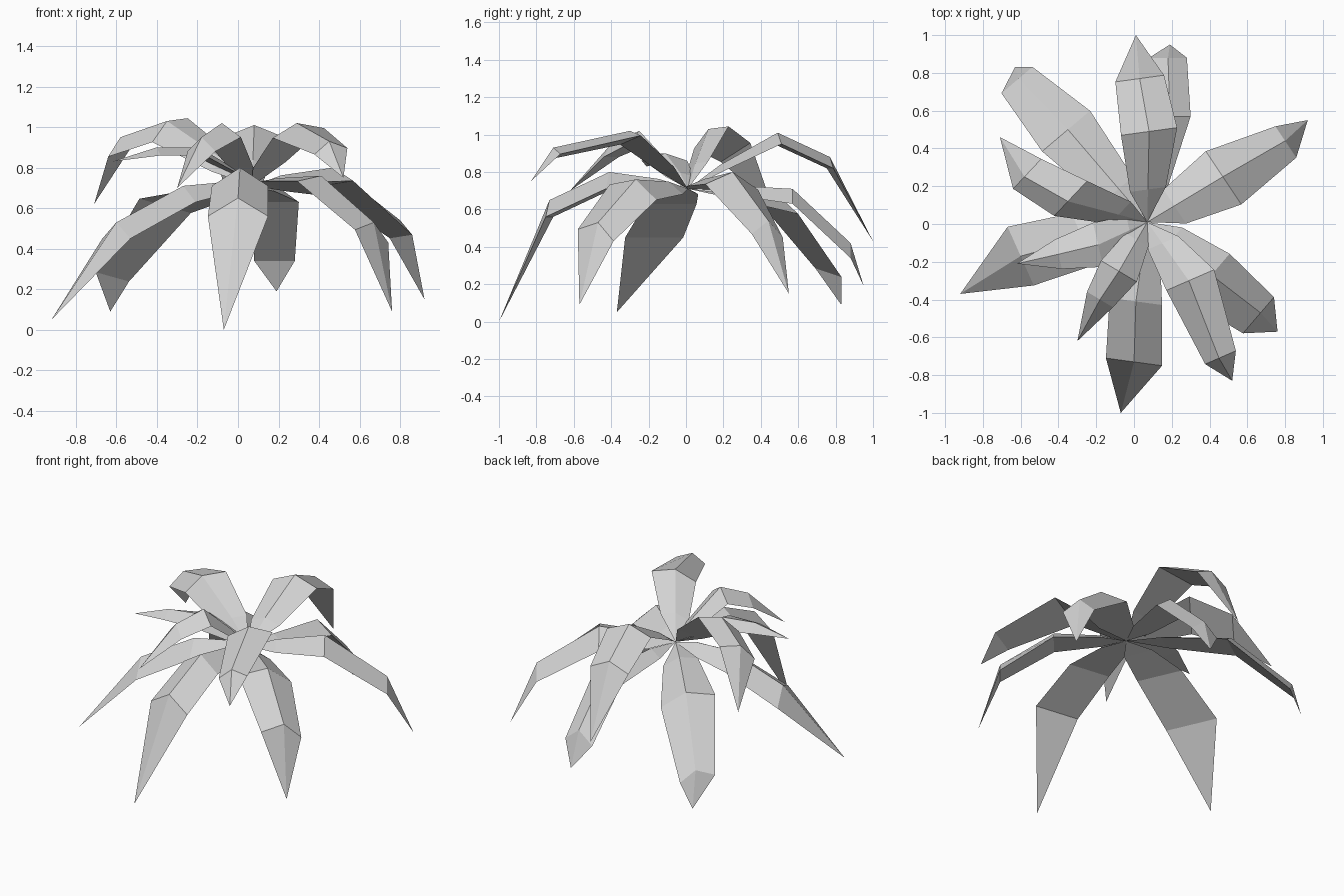
import bpy
import bmesh
from math import radians, sin, cos
from mathutils import Vector

cube = bpy.data.objects.get("Cube")
if cube:
    bpy.data.objects.remove(cube)

# Single plain grey for the whole plant
grey = bpy.data.materials.new("plain_grey")
grey.use_nodes = True
grey.diffuse_color = (0.65, 0.65, 0.65, 1)
shader = grey.node_tree.nodes["Principled BSDF"]
shader.inputs["Base Color"].default_value = grey.diffuse_color
shader.inputs["Roughness"].default_value = 0.8

CROWN = Vector((0.07, 0.01, 0.71))
UP = Vector((0, 0, 1))


def leaf(name, shoulder, bend, tip, widths, droop=0.08, roll=0):
    """Solid three-sided leaf: a midrib over a flat underside, crown to tip."""
    shoulder, bend, tip = Vector(shoulder), Vector(bend), Vector(tip)
    heading = tip - shoulder
    heading.z = 0
    heading.normalize()
    flat_side = heading.cross(UP)
    angle = radians(roll)
    side = flat_side * cos(angle) + UP * sin(angle)
    normal = UP * cos(angle) - flat_side * sin(angle)

    # Narrow neck close to the crown, then shoulder and bend
    neck = CROWN.lerp(shoulder, 0.36) + UP * 0.02
    stations = [
        (neck, widths[0] * 0.64, droop * 0.6),
        (shoulder, widths[0], droop),
        (bend, widths[1], droop),
    ]

    bm = bmesh.new()
    root = bm.verts.new(CROWN)
    rows = []
    for rib, width, fall in stations:
        drop = normal * fall
        points = (rib - side * width - drop, rib, rib + side * width - drop)
        rows.append([bm.verts.new(p) for p in points])
    end = bm.verts.new(tip)

    # Two upper faces and one underside face per section
    for a, b in ((0, 1), (1, 2), (2, 0)):
        bm.faces.new((root, rows[0][b], rows[0][a]))
        for near, far in zip(rows, rows[1:]):
            bm.faces.new((near[a], near[b], far[b], far[a]))
        bm.faces.new((rows[-1][a], rows[-1][b], end))

    bmesh.ops.recalc_face_normals(bm, faces=bm.faces)
    mesh = bpy.data.meshes.new(name)
    bm.to_mesh(mesh)
    bm.free()
    mesh.materials.append(grey)
    obj = bpy.data.objects.new(name, mesh)
    bpy.context.collection.objects.link(obj)
    return obj


# Low drooping leaves
leaf("front_leaf", shoulder=(0.01, -0.41, 0.80), bend=(0, -0.73, 0.65),
     tip=(-0.07, -1, 0), widths=(0.14, 0.15), droop=0.09)
leaf("front_left_low_leaf", shoulder=(0.41, -0.27, 0.76), bend=(0.67, -0.47, 0.53),
     tip=(0.76, -0.57, 0.09), widths=(0.17, 0.13), droop=0.07, roll=14)
leaf("back_left_leaf", shoulder=(0.47, 0.25, 0.80), bend=(0.80, 0.44, 0.54),
     tip=(0.92, 0.55, 0.15), widths=(0.17, 0.1), roll=5)
leaf("back_low_leaf", shoulder=(0.19, 0.57, 0.71), bend=(0.18, 0.88, 0.42),
     tip=(0.19, 0.95, 0.19), widths=(0.11, 0.1))
leaf("back_right_low_leaf", shoulder=(-0.35, 0.50, 0.67), bend=(-0.61, 0.77, 0.32),
     tip=(-0.63, 0.83, 0.09), widths=(0.17, 0.11), droop=0.06, roll=-12)
leaf("right_low_leaf", shoulder=(-0.27, -0.08, 0.71), bend=(-0.60, -0.17, 0.53),
     tip=(-0.92, -0.37, 0.05), widths=(0.15, 0.17), droop=0.08)

# High arching leaves
leaf("front_left_high_leaf", shoulder=(0.29, -0.30, 1.02), bend=(0.45, -0.71, 0.93),
     tip=(0.52, -0.83, 0.75), widths=(0.14, 0.09), droop=0.05, roll=-10)
leaf("back_high_leaf", shoulder=(0.08, 0.49, 1.01), bend=(0.03, 0.77, 0.88),
     tip=(0.01, 1, 0.43), widths=(0.15, 0.13), droop=0.06)
leaf("back_right_high_leaf", shoulder=(-0.35, 0.12, 1.03), bend=(-0.58, 0.25, 0.95),
     tip=(-0.71, 0.46, 0.62), widths=(0.14, 0.12), droop=0.05, roll=25)
leaf("right_high_leaf", shoulder=(-0.19, -0.11, 0.90), bend=(-0.40, -0.16, 0.90),
     tip=(-0.62, -0.21, 0.83), widths=(0.12, 0.08), droop=0.04)
leaf("front_right_high_leaf", shoulder=(-0.08, -0.25, 1.02), bend=(-0.18, -0.40, 0.95),
     tip=(-0.30, -0.62, 0.70), widths=(0.11, 0.08), droop=0.07)
